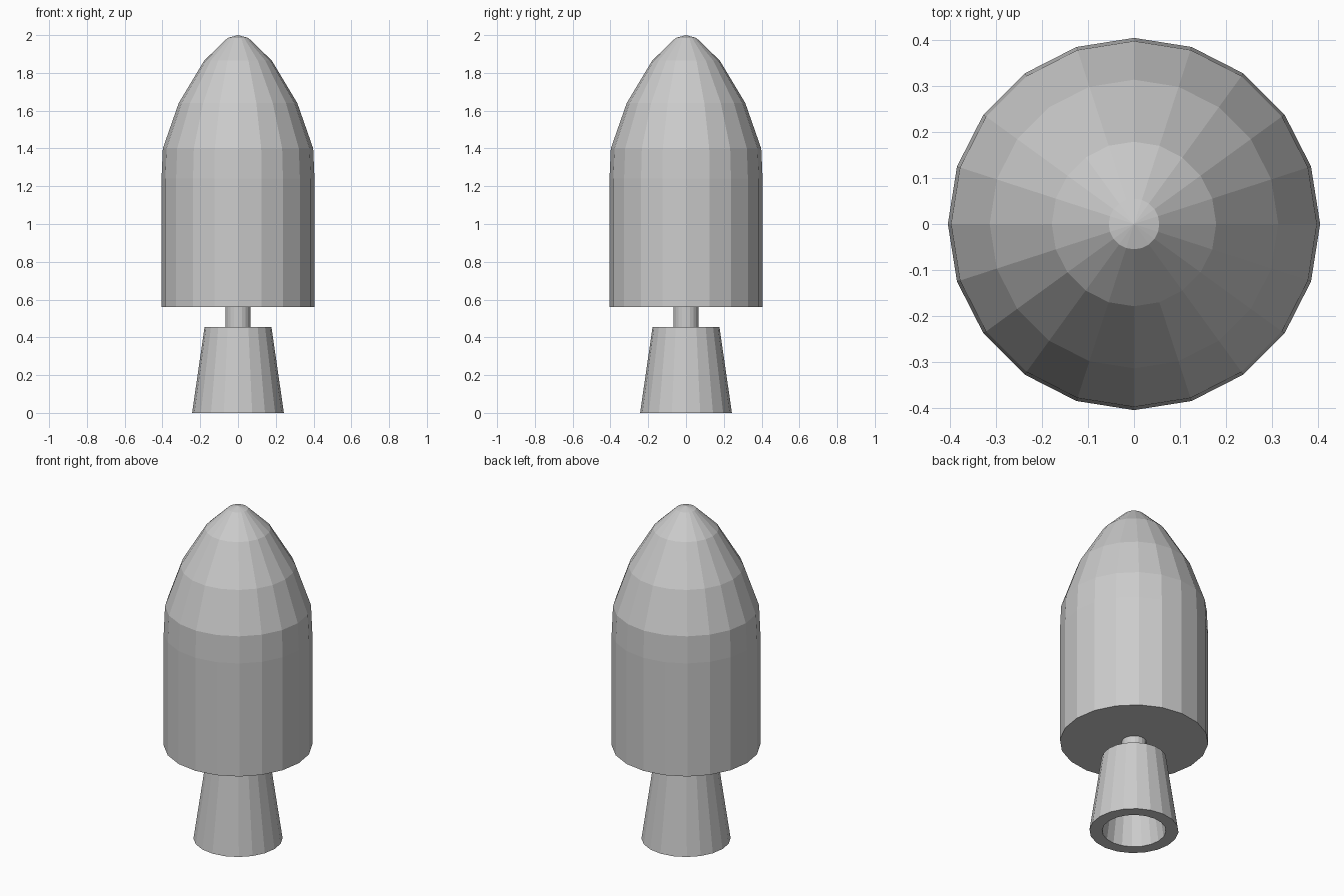
import bpy, bmesh
from math import cos, sin, tau

if "Cube" in bpy.data.objects:
    bpy.data.objects.remove(bpy.data.objects["Cube"])

SIDES = 20


def lathe(name, profile):
    """Revolve (radius, z) points around z; radius 0 makes a pole."""
    bm = bmesh.new()
    rings = []
    for r, z in profile:
        if r == 0:
            rings.append([bm.verts.new((0, 0, z))] * SIDES)
        else:
            rings.append([bm.verts.new((r * cos(tau * i / SIDES), r * sin(tau * i / SIDES), z))
                          for i in range(SIDES)])
    for a, b in zip(rings, rings[1:]):
        for i in range(SIDES):
            j = (i + 1) % SIDES
            bm.faces.new(list(dict.fromkeys((a[i], a[j], b[j], b[i]))))
    bmesh.ops.recalc_face_normals(bm, faces=bm.faces)
    mesh = bpy.data.meshes.new(name)
    bm.to_mesh(mesh)
    bm.free()
    obj = bpy.data.objects.new(name, mesh)
    bpy.context.collection.objects.link(obj)
    return obj


# Main body with faceted nose
lathe("rocket_body", [(0, 0.56), (0.405, 0.56), (0.405, 1.24), (0.398, 1.4),
                      (0.314, 1.64), (0.179, 1.865), (0.055, 1.985), (0, 2.0)])

# Short neck joining body and nozzle
lathe("nozzle_neck", [(0, 0.42), (0.067, 0.42), (0.067, 0.58), (0, 0.58)])

# Hollow thick-walled exhaust nozzle
lathe("exhaust_nozzle", [(0, 0.455), (0.177, 0.455), (0.243, 0),
                         (0.174, 0), (0.118, 0.39), (0, 0.39)])
